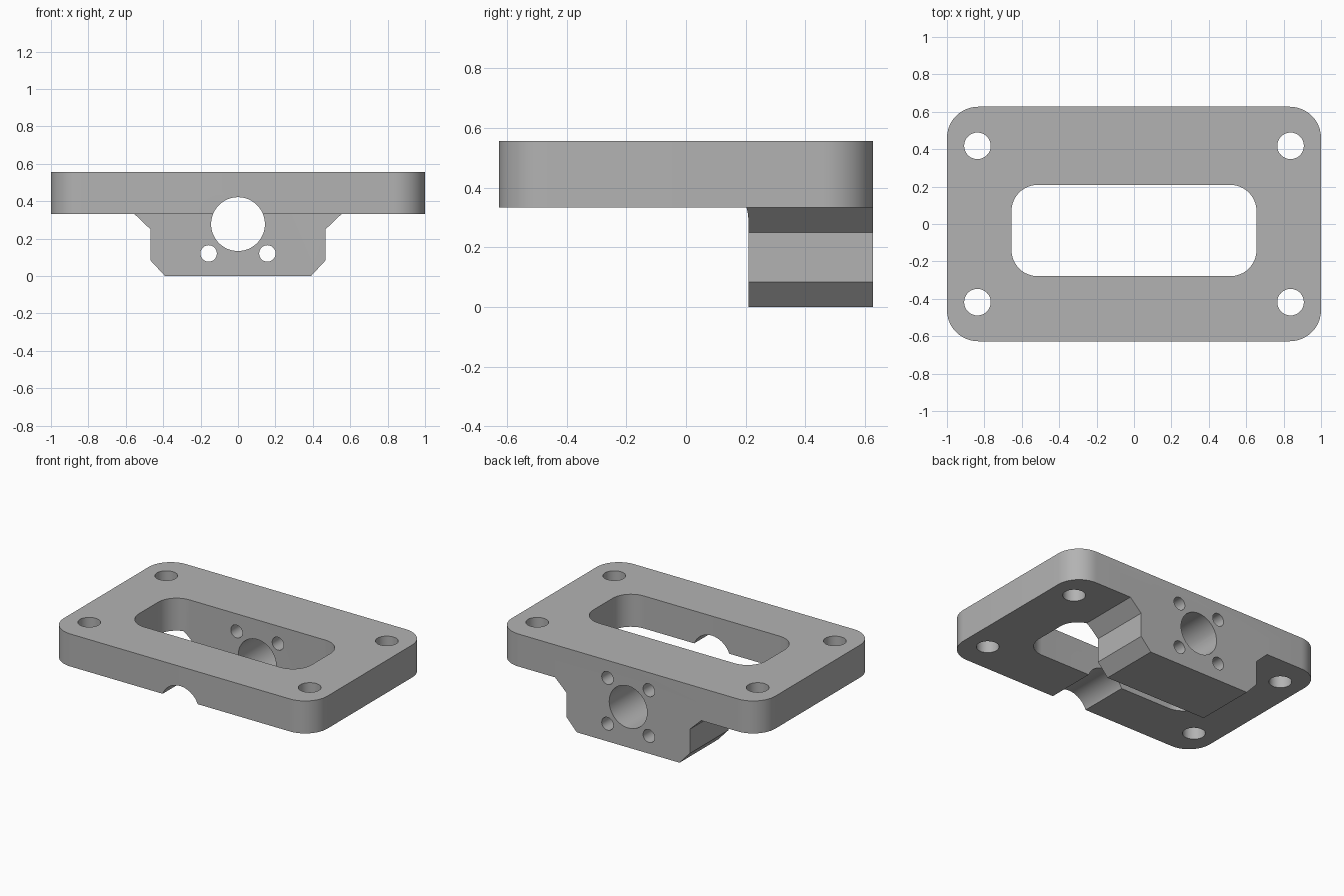
import bpy, bmesh
from math import radians, sin, cos
from mathutils import Vector

if "Cube" in bpy.data.objects:
    bpy.data.objects.remove(bpy.data.objects["Cube"])

GREY = (0.45, 0.45, 0.45, 1)
metal = bpy.data.materials.new("plain grey")
metal.use_nodes = True
metal.diffuse_color = GREY
metal.node_tree.nodes["Principled BSDF"].inputs["Base Color"].default_value = GREY

HALF_Y = 0.627        # half depth of the plate
PLATE_Z = 0.333       # underside of the plate
TOP_Z = 0.556
BORE_Z = 0.278


def prism(name, outline, start, end):
    """Extrude a closed loop of 3D points lying in one plane by end - start."""
    bm = bmesh.new()
    face = bm.faces.new([bm.verts.new(Vector(p) + Vector(start)) for p in outline])
    new = bmesh.ops.extrude_face_region(bm, geom=[face])["geom"]
    verts = [v for v in new if isinstance(v, bmesh.types.BMVert)]
    bmesh.ops.translate(bm, verts=verts, vec=Vector(end) - Vector(start))
    bmesh.ops.recalc_face_normals(bm, faces=bm.faces)
    mesh = bpy.data.meshes.new(name)
    bm.to_mesh(mesh)
    bm.free()
    mesh.materials.append(metal)
    obj = bpy.data.objects.new(name, mesh)
    bpy.context.collection.objects.link(obj)
    return obj


def rounded_box(hx, y0, y1, r, steps=12):
    """Outline of a rounded rectangle in the xy plane."""
    pts = []
    corners = [(hx - r, y1 - r), (r - hx, y1 - r), (r - hx, y0 + r), (hx - r, y0 + r)]
    for i, (cx, cy) in enumerate(corners):
        for k in range(steps + 1):
            a = radians(90 * (i + k / steps))
            pts.append((cx + r * cos(a), cy + r * sin(a), 0))
    return pts


def circle(r, upright, n=48):
    angles = [radians(360 * k / n) for k in range(n)]
    return [(r * cos(a), 0, r * sin(a)) if upright else (r * cos(a), r * sin(a), 0)
            for a in angles]


def combine(target, other, operation):
    """Apply a boolean and remove the helper object."""
    mod = target.modifiers.new("boolean", "BOOLEAN")
    mod.operation = operation
    mod.solver = "EXACT"
    mod.object = other
    bpy.context.view_layer.objects.active = target
    bpy.ops.object.modifier_apply(modifier=mod.name)
    bpy.data.objects.remove(other)


# Flange plate with rounded corners
plate = prism("mounting_plate", rounded_box(1, -HALF_Y, HALF_Y, 0.167),
              (0, 0, PLATE_Z), (0, 0, TOP_Z))

# Chamfered bracket hanging below the rear edge
half = [(0.39, 0), (0.468, 0.084), (0.468, 0.25), (0.555, PLATE_Z), (0.555, 0.45)]
profile = [(x, 0, z) for x, z in half] + [(-x, 0, z) for x, z in reversed(half)]
bracket = prism("bracket", profile, (0, 0.15, 0), (0, HALF_Y, 0))
combine(plate, bracket, "UNION")

# Central window, also trimming the inner face of the bracket
window = prism("window_cutter", rounded_box(0.655, -0.279, 0.209, 0.14),
               (0, 0, -0.2), (0, 0, 0.8))
combine(plate, window, "DIFFERENCE")

# Large bore running from front to back
bore = prism("bore_cutter", circle(0.144, True), (0, -1, BORE_Z), (0, 1, BORE_Z))
combine(plate, bore, "DIFFERENCE")

for sx in (-1, 1):
    for s in (-1, 1):
        # Vertical bolt holes at the plate corners
        x, y = sx * 0.837, s * 0.418
        hole = prism("bolt_cutter", circle(0.071, False), (x, y, 0), (x, y, 1))
        combine(plate, hole, "DIFFERENCE")
        # Four small holes around the bore, through the rear wall only
        x, z = sx * 0.157, BORE_Z + s * 0.157
        hole = prism("screw_cutter", circle(0.044, True, 32), (x, 0, z), (x, 1, z))
        combine(plate, hole, "DIFFERENCE")

bpy.ops.object.select_all(action="DESELECT")
plate.select_set(True)
bpy.context.view_layer.objects.active = plate
bpy.ops.object.shade_smooth_by_angle(angle=radians(30))
